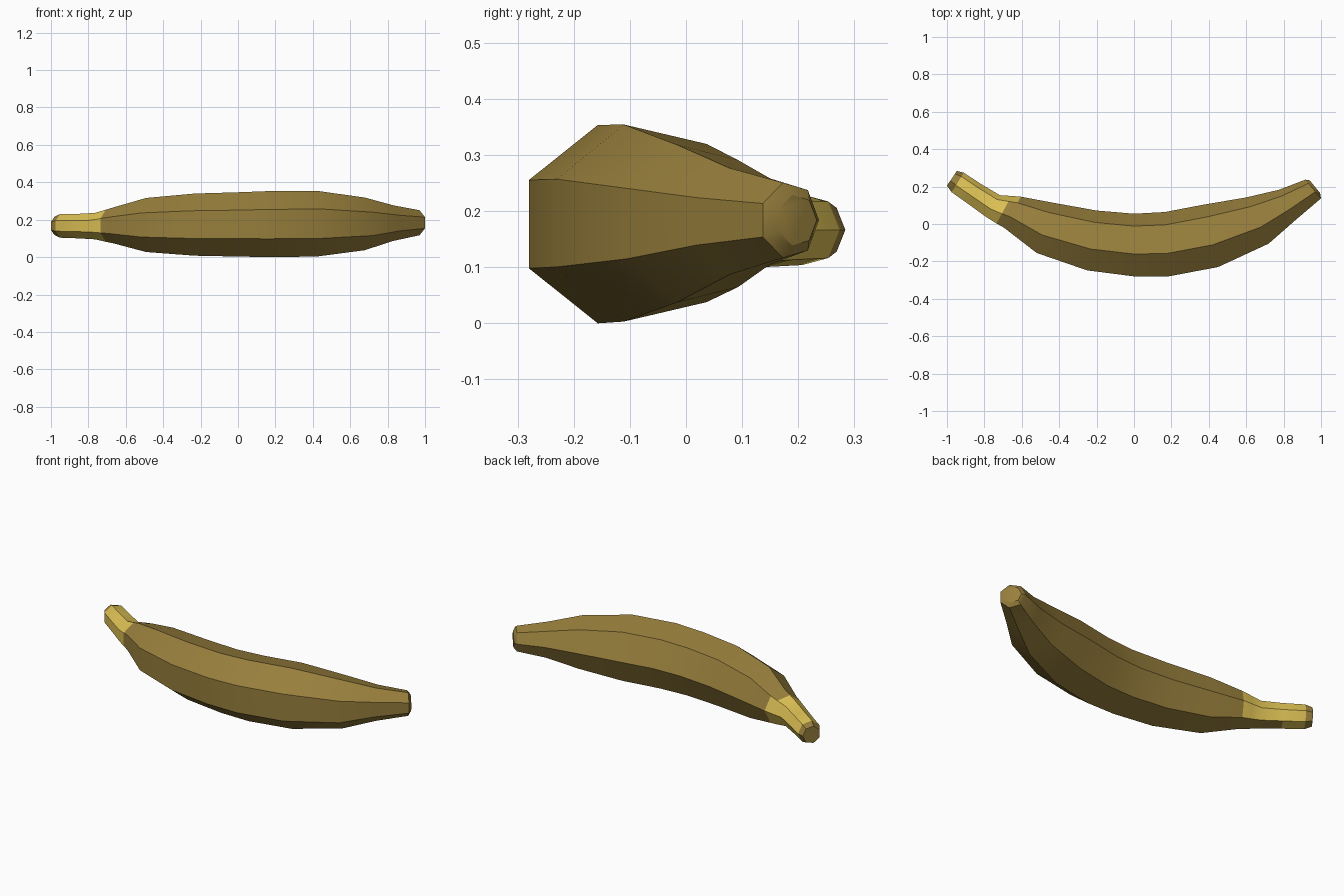
import bpy, bmesh, math
from mathutils import Vector

if "Cube" in bpy.data.objects:
    bpy.data.objects.remove(bpy.data.objects["Cube"])

SIDES = 7

# Rings along the fruit: outer flat (x, y), inner ridge (x, y), height of centre
RINGS = [
    (-1.00, 0.205, -0.947, 0.284, 0.170),   # stem cut
    (-0.975, 0.170, -0.910, 0.274, 0.170),
    (-0.882, 0.104, -0.813, 0.211, 0.169),  # middle of stem
    (-0.790, 0.037, -0.717, 0.154, 0.169),  # foot of stem
    (-0.735, 0.003, -0.655, 0.150, 0.171),  # end of yellow
    (-0.695, -0.020, -0.605, 0.146, 0.173),
    (-0.520, -0.155, -0.440, 0.115, 0.175),
    (-0.250, -0.248, -0.200, 0.072, 0.177),
    (0.000, -0.280, 0.000, 0.055, 0.178),
    (0.185, -0.280, 0.165, 0.064, 0.180),
    (0.450, -0.230, 0.370, 0.103, 0.182),
    (0.720, -0.105, 0.600, 0.142, 0.181),
    (0.860, 0.018, 0.775, 0.183, 0.185),
    (1.000, 0.137, 0.916, 0.237, 0.187),
    (0.995, 0.165, 0.940, 0.233, 0.187),    # blossom tip
]


def material(name, rgb):
    m = bpy.data.materials.new(name)
    m.diffuse_color = (*rgb, 1)
    m.use_nodes = True
    m.node_tree.nodes["Principled BSDF"].inputs["Base Color"].default_value = m.diffuse_color
    return m


def is_yellow(seg, k):
    """Stem colouring: k counts facets from the upper inner side round the outside."""
    if k == 5:                       # underside: only near the cut end
        return seg == 1
    if k in (0, 6):                  # inner side: runs further down
        return 1 <= seg <= 4
    return 1 <= seg <= 3


# Banana body: heptagon rings joined lengthwise
bm = bmesh.new()
apothem = math.cos(math.pi / SIDES)
rings = []
for ox, oy, ix, iy, zc in RINGS:
    outer, inner = Vector((ox, oy, zc)), Vector((ix, iy, zc))
    r = (inner - outer).length / (1 + apothem)
    n = (inner - outer).normalized()
    c = outer + n * r * apothem
    rings.append([bm.verts.new(c + n * r * math.cos(a) + Vector((0, 0, r * math.sin(a))))
                  for a in (2 * math.pi * k / SIDES for k in range(SIDES))])

for seg in range(len(rings) - 1):
    a, b = rings[seg], rings[seg + 1]
    for k in range(SIDES):
        j = (k + 1) % SIDES
        f = bm.faces.new((a[k], a[j], b[j], b[k]))
        f.material_index = 1 if is_yellow(seg, k) else 0

# End caps
bm.faces.new(rings[0])
bm.faces.new(rings[-1])
bmesh.ops.recalc_face_normals(bm, faces=bm.faces[:])

# Stand on the ground
low = min(v.co.z for v in bm.verts)
bmesh.ops.translate(bm, verts=bm.verts[:], vec=(0, 0, -low))

mesh = bpy.data.meshes.new("banana")
bm.to_mesh(mesh)
bm.free()
mesh.materials.append(material("olive peel", (0.31, 0.21, 0.045)))
mesh.materials.append(material("yellow stem", (0.72, 0.53, 0.09)))
banana = bpy.data.objects.new("banana", mesh)
bpy.context.collection.objects.link(banana)

# Smooth lengthwise, crisp ridges
bpy.context.view_layer.objects.active = banana
banana.select_set(True)
bpy.ops.object.shade_smooth_by_angle(angle=math.radians(30))
